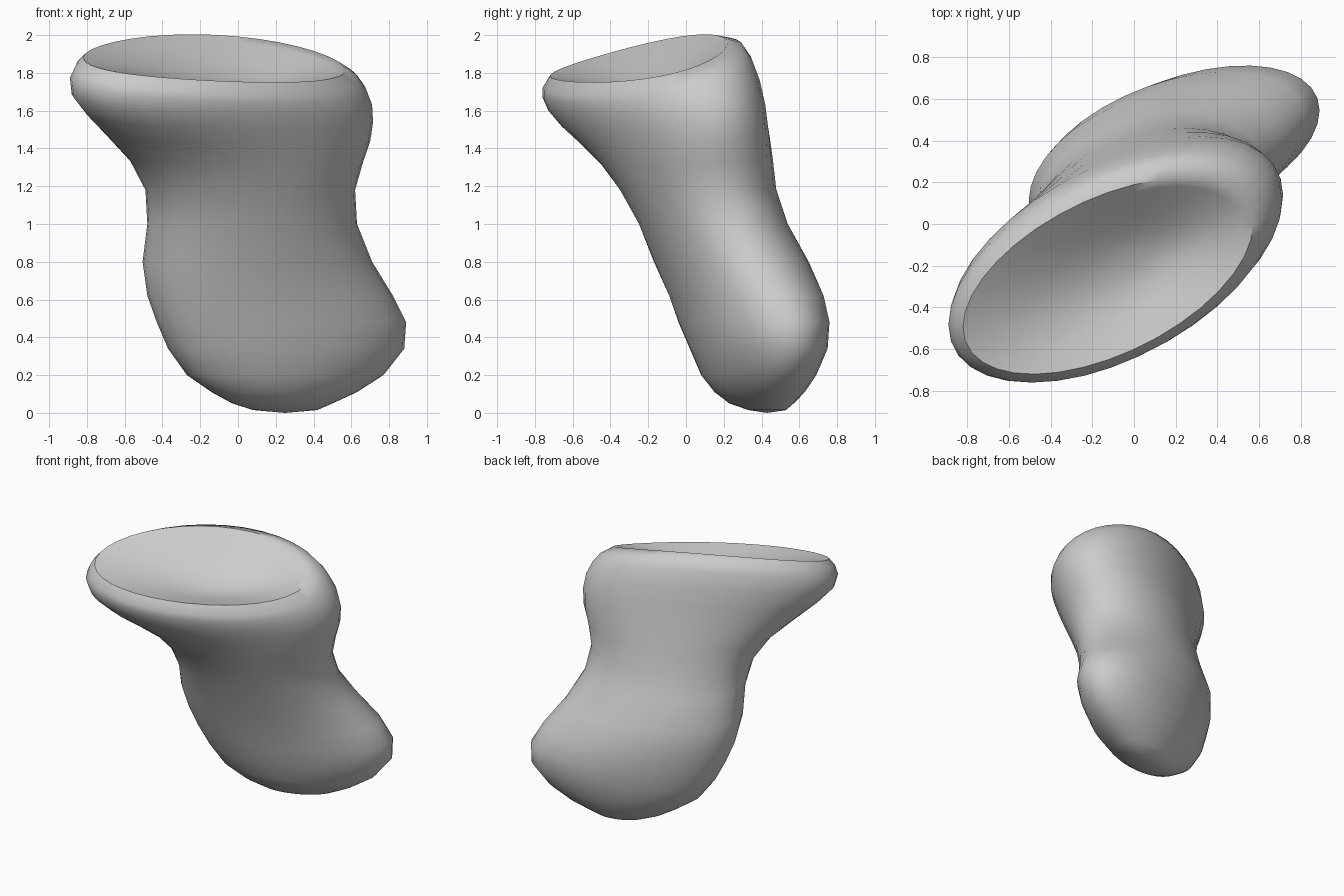
import bpy, bmesh, math

if "Cube" in bpy.data.objects:
    bpy.data.objects.remove(bpy.data.objects["Cube"])

SEGMENTS = 36

# Single matte colour
grey = bpy.data.materials.new("plain_grey")
grey.use_nodes = True
grey.diffuse_color = (0.6, 0.6, 0.6, 1)
grey.node_tree.nodes["Principled BSDF"].inputs["Base Color"].default_value = (0.6, 0.6, 0.6, 1)

# Skewed elliptical sections: height, x range, y range, skew, tilt
SECTIONS = [
    (0.015, 0.08, 0.42, 0.33, 0.53, 0.35, 0),
    (0.05, -0.03, 0.50, 0.23, 0.57, 0.38, 0),
    (0.11, -0.14, 0.63, 0.15, 0.63, 0.42, 0),
    (0.20, -0.27, 0.77, 0.08, 0.69, 0.45, 0),
    (0.34, -0.37, 0.88, 0.02, 0.75, 0.47, 0),
    (0.48, -0.43, 0.89, -0.04, 0.76, 0.46, 0),
    (0.62, -0.48, 0.82, -0.09, 0.73, 0.42, 0),
    (0.80, -0.505, 0.71, -0.17, 0.65, 0.32, 0),
    (1.00, -0.48, 0.63, -0.25, 0.54, 0.25, 0),
    (1.18, -0.49, 0.62, -0.35, 0.48, 0.25, 0),
    (1.33, -0.57, 0.66, -0.45, 0.46, 0.32, 0.04),
    (1.46, -0.69, 0.70, -0.56, 0.44, 0.42, 0.1),
    (1.58, -0.80, 0.715, -0.66, 0.42, 0.48, 0.18),
    (1.69, -0.88, 0.71, -0.73, 0.39, 0.5, 0.25),
    (1.78, -0.89, 0.68, -0.76, 0.35, 0.5, 0.31),
    (1.84, -0.86, 0.64, -0.76, 0.30, 0.5, 0.36),
    (1.88, -0.82, 0.57, -0.72, 0.22, 0.52, 0.34),
]
# Socket: share of rim size, depth below the rim plane
SOCKET = [(0.9, 0.02), (0.75, 0.05), (0.55, 0.09), (0.35, 0.125), (0.15, 0.145)]
PIT_SHIFT = 0.16


def add_ring(bm, z, x0, x1, y0, y1, skew, tilt, size=1.0):
    shift = PIT_SHIFT * (1 - size)
    cx, cy = (x0 + x1) / 2, (y0 + y1) / 2
    hx, hy = (x1 - x0) / 2, (y1 - y0) / 2
    ring = []
    for i in range(SEGMENTS):
        a = math.tau * i / SEGMENTS
        dx = size * hx * math.cos(a) + shift
        dy = size * hy * math.sin(a + math.asin(skew)) + shift / 2
        # lean the section forward and droop its two ends
        lift = tilt * (0.89 * dy - 0.45 * dx - 0.2 * dx * dx)
        ring.append(bm.verts.new((cx + dx, cy + dy, z + lift)))
    return ring


bm = bmesh.new()
rings = [add_ring(bm, *s) for s in SECTIONS]
rim = SECTIONS[-1]
for size, depth in SOCKET:
    rings.append(add_ring(bm, rim[0] - depth, *rim[1:], size=size))

# Skin the rings and close both ends
for low, high in zip(rings, rings[1:]):
    for i in range(SEGMENTS):
        j = (i + 1) % SEGMENTS
        bm.faces.new((low[i], low[j], high[j], high[i]))
base = bm.verts.new((0.25, 0.43, 0))
pit = bm.verts.new((0.03, -0.18, rim[0] - 0.15))
for i in range(SEGMENTS):
    j = (i + 1) % SEGMENTS
    bm.faces.new((rings[0][j], rings[0][i], base))
    bm.faces.new((rings[-1][i], rings[-1][j], pit))
bmesh.ops.recalc_face_normals(bm, faces=bm.faces)

mesh = bpy.data.meshes.new("waisted_body")
bm.to_mesh(mesh)
bm.free()
mesh.materials.append(grey)
body = bpy.data.objects.new("waisted_body", mesh)
bpy.context.collection.objects.link(body)
bpy.context.view_layer.objects.active = body
body.select_set(True)
bpy.ops.object.shade_smooth_by_angle(angle=math.radians(50))
